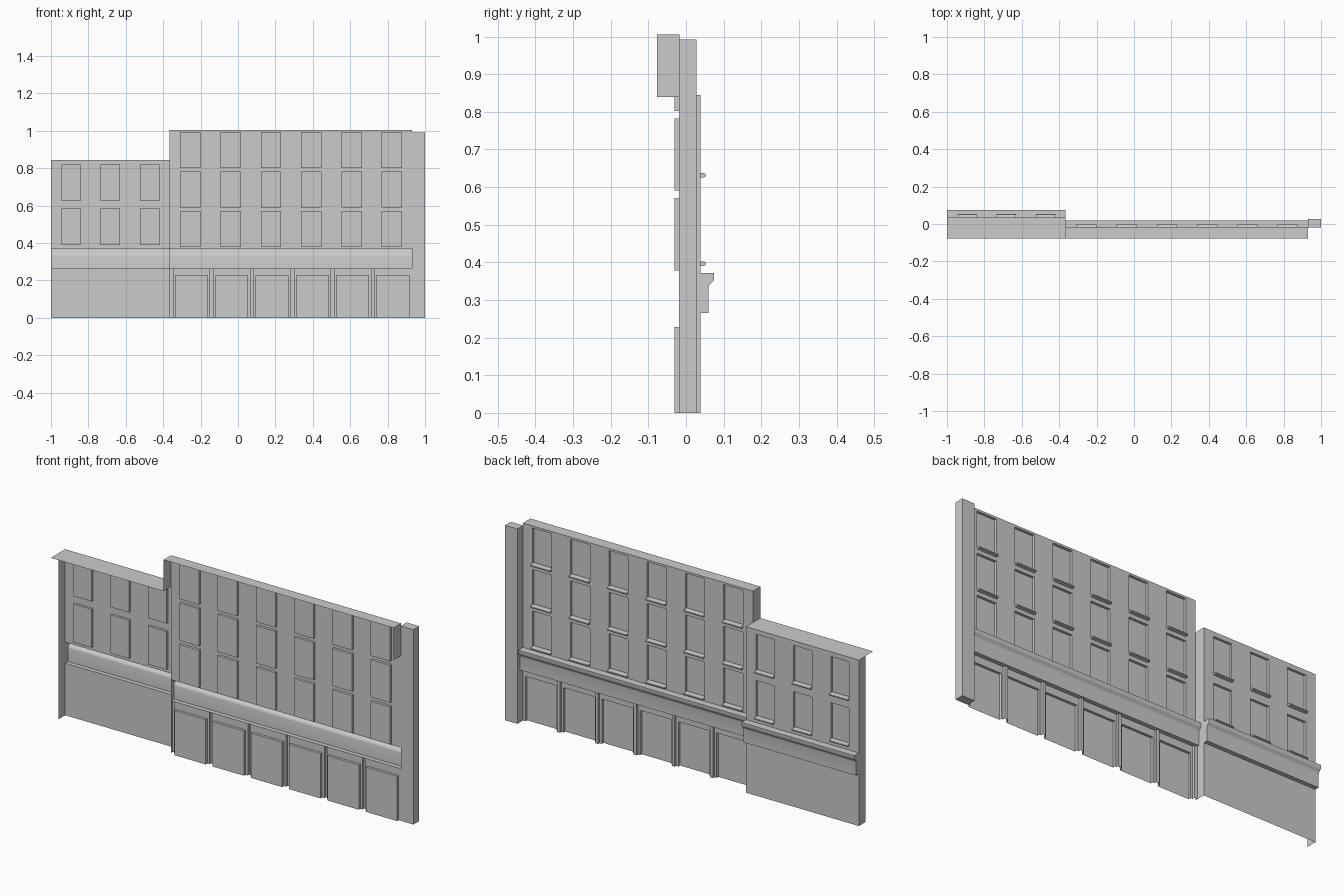
import bpy, bmesh

if "Cube" in bpy.data.objects:
    bpy.data.objects.remove(bpy.data.objects["Cube"])

X0, XM, X1, X2 = -1.0, -0.365, 0.93, 1.0      # left end, step, right end, pier end
YL, YR, YB = 0.038, -0.017, -0.077            # left wall, right wall, roof back edge
ZL, ZR = 0.845, 1.005                         # roof heights
C0, C1 = 0.265, 0.372                         # cornice band


def finish(name, bm, outward=None, smooth=False):
    bmesh.ops.remove_doubles(bm, verts=bm.verts, dist=1e-5)
    bmesh.ops.recalc_face_normals(bm, faces=bm.faces)
    bm.normal_update()
    if outward and sum(f.normal.y * f.calc_area() for f in bm.faces) < 0:
        bmesh.ops.reverse_faces(bm, faces=bm.faces)
    me = bpy.data.meshes.new(name)
    bm.to_mesh(me)
    bm.free()
    ob = bpy.data.objects.new(name, me)
    bpy.context.collection.objects.link(ob)
    if smooth:
        bpy.ops.object.select_all(action='DESELECT')
        ob.select_set(True)
        bpy.context.view_layer.objects.active = ob
        bpy.ops.object.shade_smooth_by_angle(angle=0.6)
    return ob


def face(bm, *pts):
    bm.faces.new([bm.verts.new(p) for p in pts])


def facade(name, y, xa, xb, top, panels):
    """Thin wall sheet; each panel (x0, x1, z0, z1, depth) is pushed in or out."""
    xs = sorted({xa, xb, *[p[0] for p in panels], *[p[1] for p in panels]})
    zs = sorted({0, C0, C1, top, *[p[2] for p in panels], *[p[3] for p in panels]})
    bm = bmesh.new()

    def depth(i, k):
        cx, cz = (xs[i] + xs[i + 1]) / 2, (zs[k] + zs[k + 1]) / 2
        for p in panels:
            if p[0] < cx < p[1] and p[2] < cz < p[3]:
                return y + p[4]
        return y

    for i in range(len(xs) - 1):
        for k in range(len(zs) - 1):
            a, b, c, d = xs[i], xs[i + 1], zs[k], zs[k + 1]
            h = depth(i, k)
            if not (C0 - 1e-6 <= c and d <= C1 + 1e-6):
                face(bm, (b, h, c), (a, h, c), (a, h, d), (b, h, d))
            if i + 2 < len(xs) and abs(depth(i + 1, k) - h) > 1e-6:
                g = depth(i + 1, k)
                face(bm, (b, h, c), (b, g, c), (b, g, d), (b, h, d))
            if k + 2 < len(zs) and abs(depth(i, k + 1) - h) > 1e-6:
                g = depth(i, k + 1)
                face(bm, (a, h, d), (b, h, d), (b, g, d), (a, g, d))
    return finish(name, bm, outward=True)


def sweep_x(name, profile, xa, xb, closed=False):
    """Run a (y, z) profile along x, with end caps; open at the back unless closed."""
    bm = bmesh.new()
    n = len(profile)
    for j in range(n if closed else n - 1):
        p, q = profile[j], profile[(j + 1) % n]
        face(bm, (xa, *p), (xb, *p), (xb, *q), (xa, *q))
    for x in (xa, xb):
        face(bm, *[(x, *p) for p in profile])
    return finish(name, bm, outward=True, smooth=True)


def sheet(name, *pts):
    bm = bmesh.new()
    face(bm, *pts)
    return finish(name, bm)


# Window, door and pilaster positions
left_wins = [(x, x + 0.103, z, z + 0.184, -0.012)
             for x in (-0.945, -0.735, -0.524) for z in (0.402, 0.637)]
right_wins = [(-0.309 + 0.2155 * i, -0.200 + 0.2155 * i, z, t, -0.013)
              for i in range(6) for z, t in ((0.390, 0.571), (0.602, 0.782), (0.813, 0.994))]
doors = [(-0.337 + 0.2155 * i, -0.161 + 0.2155 * i, 0, 0.228, -0.013) for i in range(6)]
pilasters = [(-0.364 + 0.2155 * i, -0.348 + 0.2155 * i, 0, C0, 0.012) for i in range(6)]

# Two facades
facade("left_facade", YL, X0, XM, ZL, left_wins)
facade("right_facade", YR, XM, X1, ZR, right_wins + doors + pilasters)

# Rounded window sills
for label, y, wins in (("left", YL, left_wins), ("right", YR, right_wins)):
    for n, (a, b, z, _, d) in enumerate(wins):
        prof = [(y + d, z), (y + d, z - 0.011), (y + 0.010, z - 0.011), (y + 0.014, z - 0.009),
                (y + 0.0155, z - 0.0055), (y + 0.014, z - 0.002), (y + 0.010, z)]
        sweep_x(f"{label}_sill_{n}", prof, a, b, closed=True)

# Shop cornices with a coved upper edge
for label, y, a, b in (("left", YL, X0, XM), ("right", YR, XM, X1)):
    prof = [(0, C0), (0.022, C0), (0.022, 0.332), (0.0235, 0.339), (0.028, 0.345),
            (0.034, 0.350), (0.037, 0.355), (0.037, C1), (0, C1)]
    sweep_x(f"{label}_cornice", [(y + p, z) for p, z in prof], a, b)

# Roof strips
for label, y, a, b, z in (("left", YL, X0, XM, ZL), ("right", YR, XM, X1, ZR)):
    sheet(f"{label}_roof", (a, YB, z), (b, YB, z), (b, y, z), (a, y, z))

# Side returns: end wall, step between the facades, upper ends of the tall part
for name, x, ya, yb, za, zb in (
        ("end_wall", X0, YR, YL, 0, ZL), ("step_wall", XM, YR, YL, 0, ZL),
        ("upper_left_return", XM, YB, YR, ZL, ZR), ("upper_right_return", X1, YB, YR, 0.84, ZR)):
    sheet(name, (x, yb, za), (x, ya, za), (x, ya, zb), (x, yb, zb))

# Pier at the right end
sweep_x("end_pier", [(-0.018, 0), (0.028, 0), (0.028, 0.992), (-0.018, 0.992)], X1, X2, closed=True)
